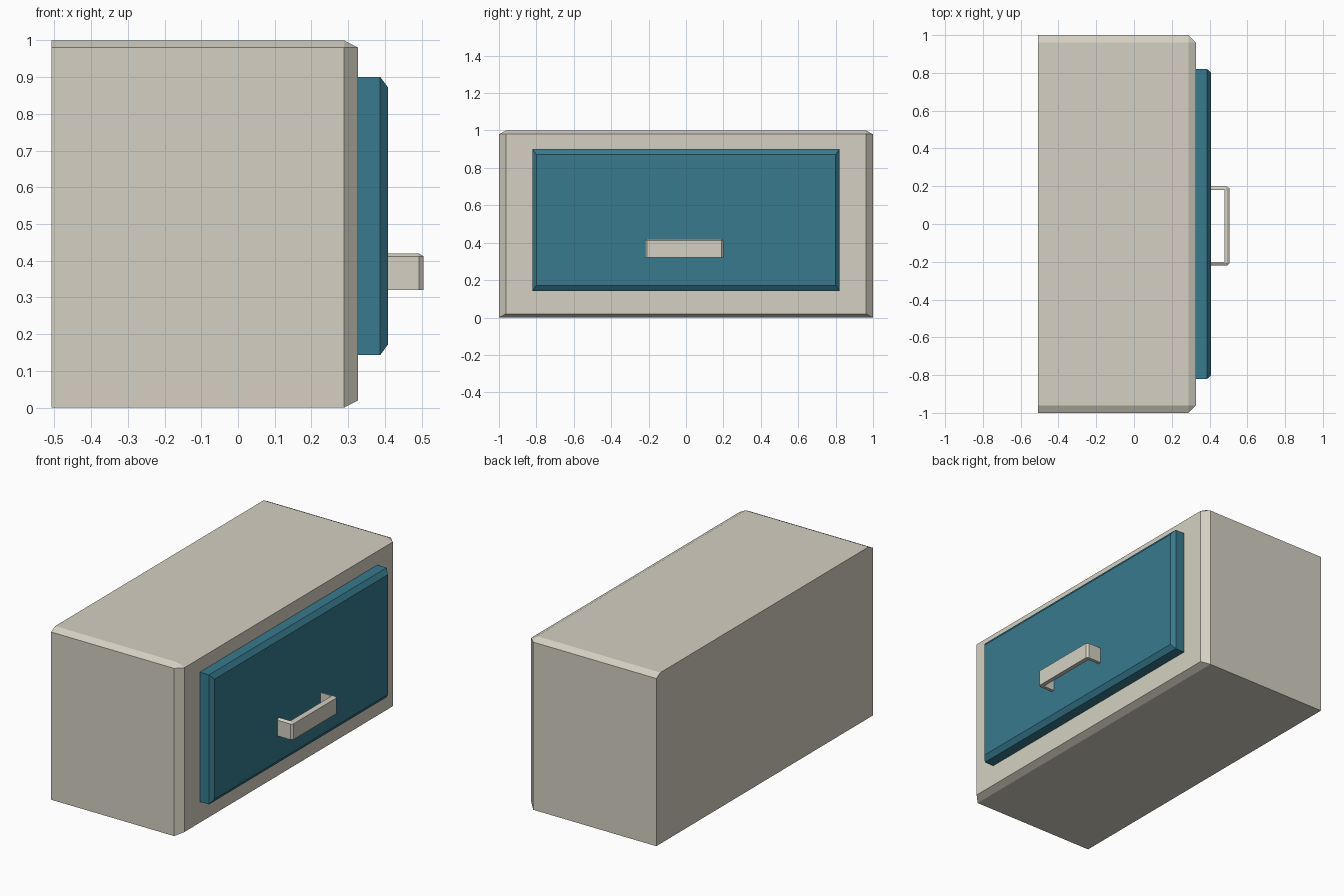
import bpy, bmesh

if "Cube" in bpy.data.objects:
    bpy.data.objects.remove(bpy.data.objects["Cube"])


def material(name, rgb):
    m = bpy.data.materials.new(name)
    m.diffuse_color = (*rgb, 1)
    m.use_nodes = True
    m.node_tree.nodes["Principled BSDF"].inputs["Base Color"].default_value = m.diffuse_color
    return m


cream = material("cream", (0.66, 0.63, 0.54))
teal = material("teal", (0.038, 0.195, 0.27))


def finish(bm, name, mat):
    bmesh.ops.recalc_face_normals(bm, faces=bm.faces)
    me = bpy.data.meshes.new(name)
    bm.to_mesh(me)
    bm.free()
    me.materials.append(mat)
    ob = bpy.data.objects.new(name, me)
    bpy.context.collection.objects.link(ob)
    return ob


def hull(name, sections, mat):
    """Convex solid from (x, outline of (y, z)) sections."""
    bm = bmesh.new()
    for x, outline in sections:
        for y, z in outline:
            bm.verts.new((x, y, z))
    bmesh.ops.convex_hull(bm, input=bm.verts)
    bmesh.ops.dissolve_limit(bm, angle_limit=0.01, verts=bm.verts, edges=bm.edges)
    return finish(bm, name, mat)


def rect(y, z0, z1):
    return [(-y, z0), (y, z0), (y, z1), (-y, z1)]


# Cabinet body: top side edges and drawer-side rim are chamfered
body = [(-1, 0), (1, 0), (1, 0.98), (0.962, 1), (-0.962, 1), (-1, 0.98)]
hull("cabinet_body", [(-0.508, body), (0.288, body), (0.327, rect(0.962, 0.02, 0.98))], cream)

# Drawer front with chamfered outer rim
drawer = rect(0.82, 0.143, 0.90)
hull("drawer_front",
     [(0.327, drawer), (0.387, drawer), (0.408, rect(0.80, 0.172, 0.872))], teal)

# Handle: a five-sided section swept along a U path (outer, chamfer, inner)
half = [
    ((0.408, 0.21), (0.408, 0.197), (0.408, 0.191)),
    ((0.492, 0.21), (0.490, 0.197), (0.480, 0.191)),
    ((0.505, 0.199), (0.492, 0.195), (0.480, 0.191)),
]
path = half + [tuple((x, -y) for x, y in s) for s in reversed(half)]
centre_y, z0, z1, z2 = -0.01, 0.32, 0.412, 0.42
bm = bmesh.new()
rings = []
for outer, top, inner in path:
    section = [(inner, z0), (outer, z0), (outer, z1), (top, z2), (inner, z2)]
    rings.append([bm.verts.new((x, y + centre_y, z)) for (x, y), z in section])
for a, b in zip(rings, rings[1:]):
    for i in range(5):
        j = (i + 1) % 5
        bm.faces.new((a[i], a[j], b[j], b[i]))
bm.faces.new(rings[0])
bm.faces.new(rings[-1])
bmesh.ops.remove_doubles(bm, verts=bm.verts, dist=0.0005)
finish(bm, "drawer_handle", cream)
